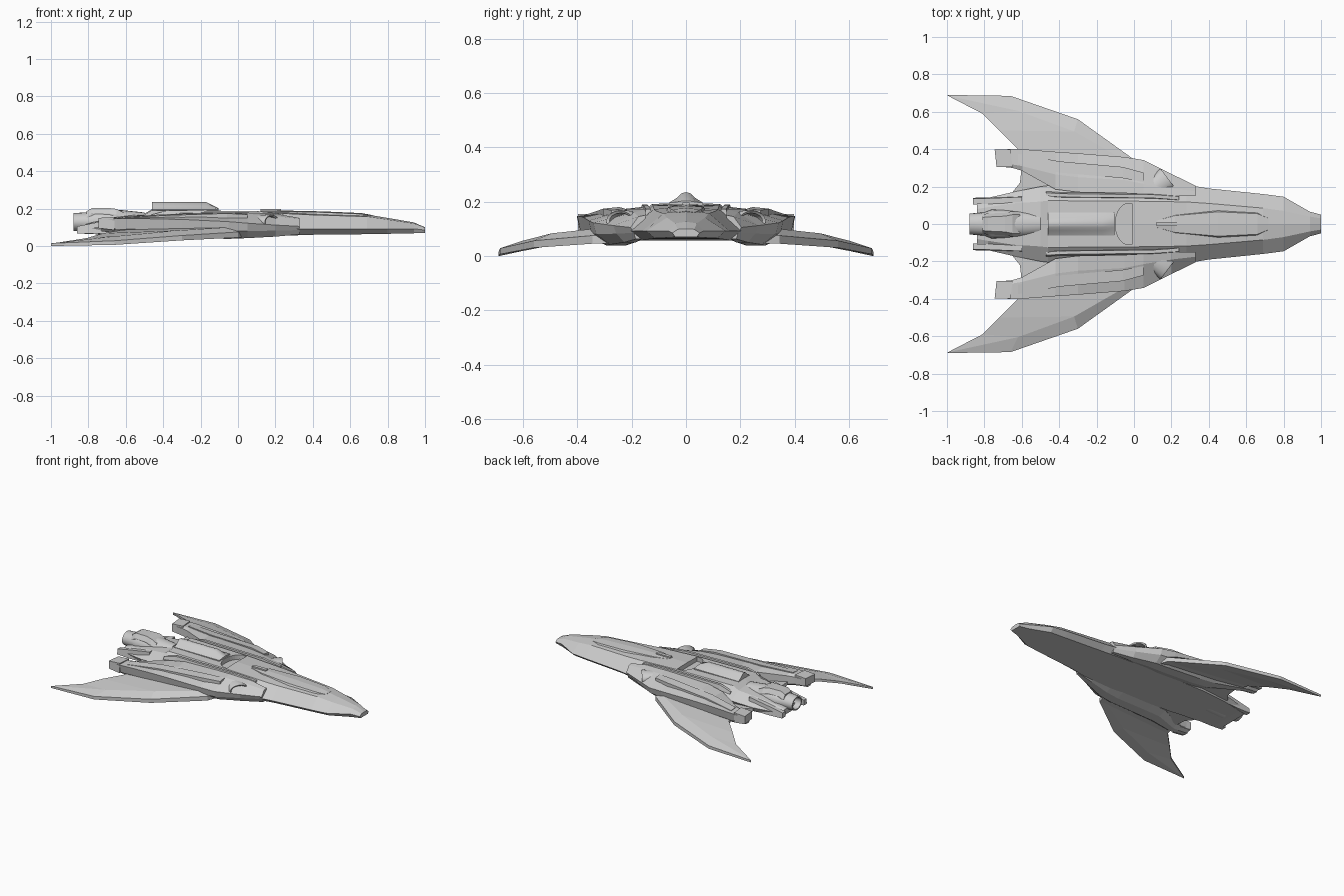
import bpy, bmesh, math
from mathutils import Vector

grey = bpy.data.materials.new("light_grey")
grey.diffuse_color = (0.6, 0.6, 0.6, 1)


def finish(name, bm, mirror=False, smooth=False):
    bmesh.ops.remove_doubles(bm, verts=bm.verts, dist=0.0002)
    bmesh.ops.recalc_face_normals(bm, faces=bm.faces)
    me = bpy.data.meshes.new(name)
    bm.to_mesh(me)
    bm.free()
    ob = bpy.data.objects.new(name, me)
    bpy.context.collection.objects.link(ob)
    me.materials.append(grey)
    if mirror:
        ob.modifiers.new("mirror", 'MIRROR').use_axis = (False, True, False)
    if smooth:
        bpy.ops.object.select_all(action='DESELECT')
        ob.select_set(True)
        bpy.context.view_layer.objects.active = ob
        bpy.ops.object.shade_smooth_by_angle(angle=math.radians(35))
    return ob


def loft(name, rings, mirror=False, smooth=False):
    """Skin closed rings of 3D points and cap both ends."""
    bm = bmesh.new()
    vs = [[bm.verts.new(p) for p in r] for r in rings]
    n = len(vs[0])
    for a, b in zip(vs, vs[1:]):
        for i in range(n):
            j = (i + 1) % n
            bm.faces.new((a[i], a[j], b[j], b[i]))
    bm.faces.new(vs[0])
    bm.faces.new(vs[-1])
    return finish(name, bm, mirror, smooth)


def sym(x, half):
    """Full ring from a half profile whose ends lie on y = 0."""
    return [(x, y, z) for y, z in half] + [(x, -y, z) for y, z in half[-2:0:-1]]


def slab(name, pts, z0, z1, mirror=False):
    return loft(name, [[(x, y, z) for x, y in pts] for z in (z0, z1)], mirror)


# Fuselage: x, top z, shoulder y/z, side y/z, bottom y/z
hull = [
    (1.00, .100, .030, .098, .050, .085, .040, .070),
    (0.94, .126, .040, .120, .066, .092, .055, .068),
    (0.80, .150, .070, .141, .146, .092, .115, .065),
    (0.69, .168, .085, .157, .160, .092, .125, .063),
    (0.40, .178, .110, .166, .190, .092, .150, .060),
    (0.28, .182, .118, .172, .210, .092, .165, .056),
    (0.00, .188, .122, .185, .220, .110, .180, .056),
    (-.46, .196, .125, .191, .205, .125, .170, .065),
    (-.50, .172, .120, .166, .200, .120, .165, .066),
    (-.65, .160, .110, .150, .170, .100, .150, .066),
    (-.78, .130, .090, .125, .140, .095, .125, .064),
    (-.84, .110, .080, .105, .125, .090, .110, .066),
]
body = loft("fuselage", [sym(x, [(0, zt), (wt, zh), (ws, zs), (wb, zb), (0, zb)])
                         for x, zt, wt, zh, ws, zs, wb, zb in hull])

# Curved recess behind the cockpit
arc = [(-.03 - .07 * math.cos(t * math.pi / 16), .11 * math.sin(t * math.pi / 16))
       for t in range(-8, 9)]
cutter = slab("recess_cutter", [(-.01, -.11)] + arc + [(-.01, .11)], .155, .26)
cutter.hide_render = True
cutter.hide_viewport = True
cut = body.modifiers.new("recess", 'BOOLEAN')
cut.operation, cut.object, cut.solver = 'DIFFERENCE', cutter, 'EXACT'

# Dorsal spine
loft("dorsal_spine", [sym(x, [(0, z), (.018, z - .005 * k), (.035, z - .022 * k),
                              (.062, .196), (.062, .185), (0, .185)])
                      for x, z, k in [(-.46, .235, 1), (-.17, .235, 1), (-.105, .202, .15)]],
     smooth=True)

# Cockpit canopy, its rear ridge and the deck rails
loft("canopy", [sym(x, [(0, z), (w, z - .005), (w * 1.15, z - .022), (0, z - .022)])
                for x, z, w in [(.12, .190, .018), (.22, .190, .045), (.45, .185, .065),
                                (.66, .176, .055), (.72, .165, .030)]])
slab("canopy_ridge", [(.12, -.012), (.23, -.012), (.23, .012), (.12, .012)], .18, .197)
loft("deck_rail", [[(x, y, .15), (x, y + .03, .15), (x, y + .022, z), (x, y + .004, z)]
                   for x, y, z in [(.24, .125, .172), (.10, .135, .186),
                                   (-.38, .140, .190), (-.47, .145, .165)]], True)

# Side nacelles: x, inner y/z, ridge y/z, outer y/z, lower outer z, keel z
nac = [
    (0.33, .150, .150, .175, .145, .204, .105, .085, .062),
    (0.20, .150, .172, .190, .160, .268, .112, .082, .050),
    (0.05, .160, .178, .215, .172, .342, .122, .080, .042),
    (-.05, .165, .180, .235, .172, .358, .130, .080, .038),
    (-.30, .170, .176, .250, .170, .378, .142, .085, .044),
    (-.42, .185, .160, .265, .162, .386, .145, .088, .050),
    (-.60, .285, .142, .310, .152, .400, .147, .090, .062),
    (-.65, .300, .140, .318, .150, .402, .146, .092, .070),
    (-.73, .308, .138, .320, .146, .395, .143, .095, .078),
]
loft("nacelle", [[(x, yi, zb + .02), (x, yi, zi), (x, ym, zm), (x, yo, zo),
                  (x, yo - .012, zl), (x, yo * .65 + yi * .35, zb), (x, yo * .3 + yi * .7, zb)]
                 for x, yi, zi, ym, zm, yo, zo, zl, zb in nac], True)

# Nacelle tail nozzle blocks
loft("nacelle_nozzle", [[(x, .305, a), (x - .01, .398, a), (x - .01, .398, b), (x, .305, b)]
                        for x, a, b in [(-.65, .085, .155), (-.735, .095, .150)]], True)

# Raised armour strip along each nacelle top
loft("nacelle_strip", [[(x, y, z), (x, y + w, z - .006), (x, y + w, z - .04), (x, y, z - .04)]
                       for x, y, z, w in [(.05, .225, .174, .05), (-.06, .245, .180, .06),
                                          (-.40, .275, .169, .06), (-.62, .325, .156, .05)]], True)

# Oval air intakes with hollow mouths
axis, across = Vector((.80, .60, 0)), Vector((-.60, .80, 0))


def oval(d, a, b):
    c = Vector((.165, .232, .128)) + axis * d
    return [c + across * (a * math.cos(t * math.pi / 8)) + Vector((0, 0, b * math.sin(t * math.pi / 8)))
            for t in range(16)]


loft("air_intake", [oval(-.12, .05, .035), oval(.012, .066, .042), oval(.02, .062, .038),
                    oval(.015, .052, .030), oval(-.06, .045, .024)], True, True)

# Wings: leading edge, ridge and trailing edge points, with edge thickness
wing = [
    ((.02, .29, .075), (-.03, .29, .100), (-.60, .31, .090), .030),
    ((.00, .345, .075), (-.05, .34, .100), (-.62, .40, .086), .030),
    ((-.30, .56, .056), (-.32, .495, .083), (-.72, .50, .068), .026),
    ((-.66, .685, .028), (-.62, .605, .055), (-.81, .59, .042), .022),
    ((-1.0, .690, .014), (-.995, .686, .015), (-.99, .683, .014), .014),
]
loft("wing", [[le, rd, te, (te[0], te[1], te[2] - t * .7),
               (rd[0], rd[1], rd[2] - t * 1.7 if t > .02 else 0), (le[0], le[1], le[2] - t)]
              for le, rd, te, t in wing], True)

# Plates filling the gap between tail and nacelles
slab("tail_web", [(-.35, .14), (-.65, .14), (-.65, .17), (-.61, .22), (-.60, .31), (-.35, .31)],
     .075, .10, True)

# Tail fins beside the main engine
loft("tail_plate", [[(x, y, a), (x, y + .035, a), (x, y + .03, b), (x, y, b)]
                    for x, y, a, b in [(-.60, .115, .07, .155), (-.76, .108, .065, .125),
                                       (-.86, .105, .068, .105)]], True)


# Main engine, revolved around the x axis with a hollow end
def circle(x, r, z=.128):
    return [(x, r * math.cos(t * math.pi / 10), z + r * .85 * math.sin(t * math.pi / 10))
            for t in range(20)]


loft("main_engine", [circle(x, r) for x, r in [(-.50, .060), (-.62, .075), (-.76, .078), (-.80, .062),
                                               (-.88, .056), (-.88, .046), (-.82, .040)]], smooth=True)

# Housing on top of the engine
loft("engine_housing", [sym(x, [(0, z), (w, z), (w + .018, z - .03), (w + .018, .14), (0, .14)])
                        for x, z, w in [(-.61, .178, .05), (-.65, .198, .05),
                                        (-.69, .203, .042), (-.78, .203, .038), (-.81, .185, .035)]])
